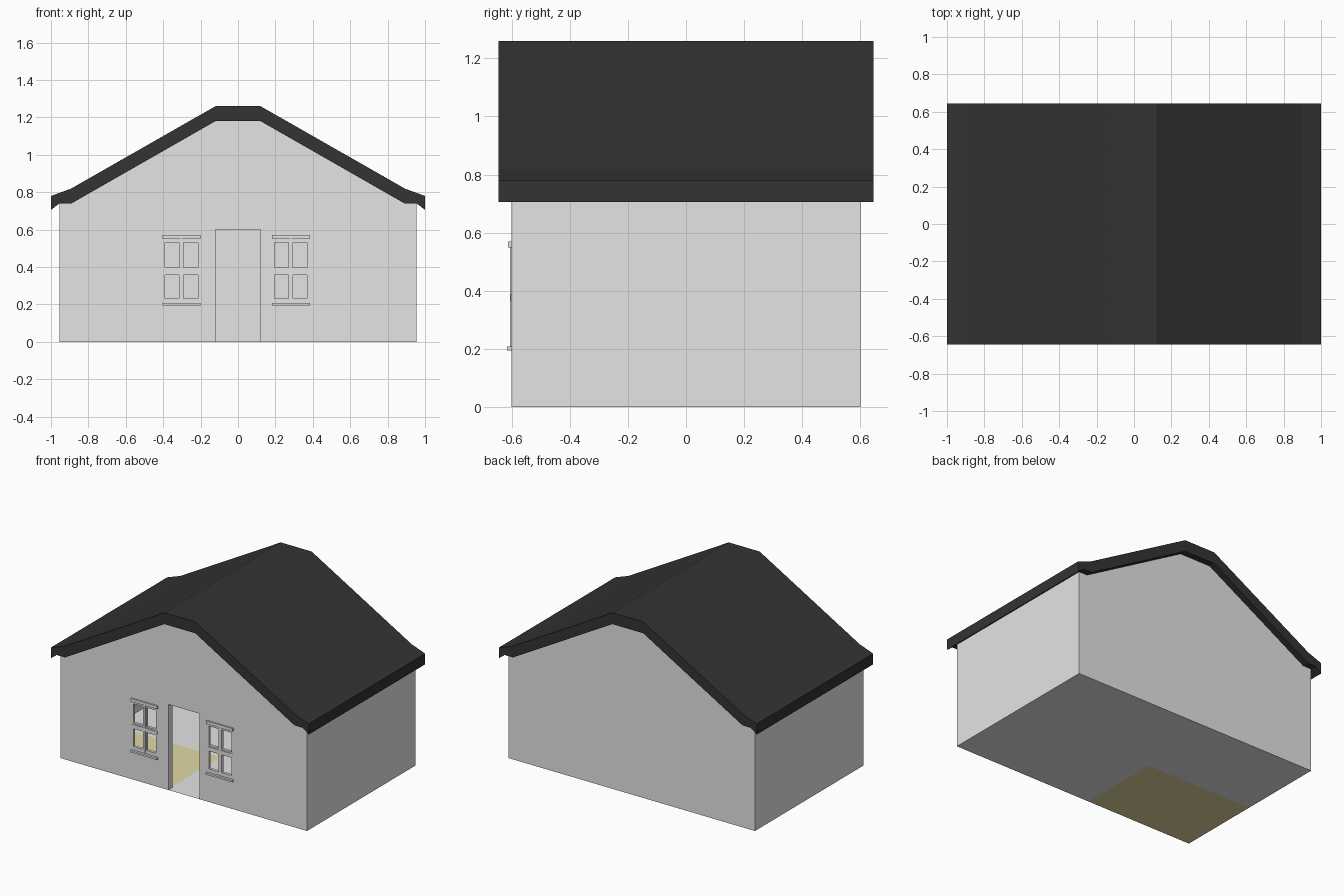
import bpy, bmesh

if "Cube" in bpy.data.objects:
    bpy.data.objects.remove(bpy.data.objects["Cube"])

def material(name, rgb):
    m = bpy.data.materials.new(name)
    m.diffuse_color = (*rgb, 1)
    m.use_nodes = True
    m.node_tree.nodes["Principled BSDF"].inputs["Base Color"].default_value = m.diffuse_color
    return m

GREY = material("wall grey", (0.78, 0.78, 0.78))
DARK = material("roof charcoal", (0.033, 0.033, 0.033))
TAN = material("floor tan", (0.77, 0.69, 0.37))

def finish(bm, name, mat):
    me = bpy.data.meshes.new(name)
    bm.to_mesh(me)
    bm.free()
    ob = bpy.data.objects.new(name, me)
    bpy.context.collection.objects.link(ob)
    me.materials.append(mat)
    return ob

def sheet(name, pts, mat):
    bm = bmesh.new()
    bm.faces.new([bm.verts.new(p) for p in pts])
    return finish(bm, name, mat)

def box(name, x0, x1, y0, y1, z0, z1, mat=GREY):
    bm = bmesh.new()
    bmesh.ops.create_cube(bm, size=1)
    for v in bm.verts:
        v.co = ((x0, x1)[v.co.x > 0], (y0, y1)[v.co.y > 0], (z0, z1)[v.co.z > 0])
    return finish(bm, name, mat)

def mirrored(half):
    return half + [(-x, z) for x, z in reversed(half)]

W, D = 0.955, 0.60
DX, DZ = 0.12, 0.60                      # door half width and height
gable = mirrored([(W, 0), (W, 0.74), (0.89, 0.74), (0.12, 1.18)])
panes = [(x0 + off, x1 + off, z0, z1)
         for off in (0, 0.585)
         for x0, x1 in ((-0.391, -0.315), (-0.291, -0.215))
         for z0, z1 in ((0.232, 0.357), (0.398, 0.532))]

# front wall with door notch, pane openings and their reveals
bm = bmesh.new()
door = [(-DX, 0), (-DX, DZ), (DX, DZ), (DX, 0)]
loops = [gable + door]
loops += [[(a, c), (b, c), (b, d), (a, d)] for a, b, c, d in panes]
edges = []
for loop in loops:
    vs = [bm.verts.new((x, -D, z)) for x, z in loop]
    edges += [bm.edges.new((vs[i - 1], vs[i])) for i in range(len(vs))]
bmesh.ops.triangle_fill(bm, use_beauty=True, edges=edges, normal=(0, -1, 0))

def reveal(loop, depth, closed):
    for i in range(0 if closed else 1, len(loop)):
        (xa, za), (xb, zb) = loop[i - 1], loop[i]
        bm.faces.new([bm.verts.new(p) for p in (
            (xa, -D, za), (xb, -D, zb), (xb, -D + depth, zb), (xa, -D + depth, za))])

reveal(door, 0.045, False)
for loop in loops[1:]:
    reveal(loop, 0.02, True)
bmesh.ops.remove_doubles(bm, verts=bm.verts, dist=1e-5)
finish(bm, "front_wall", GREY)

# back and side walls
sheet("back_wall", [(x, D, z) for x, z in reversed(gable)], GREY)
sheet("right_wall", [(W, -D, 0), (W, D, 0), (W, D, 0.74), (W, -D, 0.74)], GREY)
sheet("left_wall", [(-W, D, 0), (-W, -D, 0), (-W, -D, 0.74), (-W, D, 0.74)], GREY)

# floor, with the tan room in the front left corner
def floor(name, x0, x1, y0, y1, mat):
    sheet(name, [(x0, y0, 0), (x1, y0, 0), (x1, y1, 0), (x0, y1, 0)], mat)

RX, RY = -0.13, -0.01
floor("room_floor", -W, RX, -D, RY, TAN)
floor("floor_right", RX, W, -D, RY, GREY)
floor("floor_back", -W, W, RY, D, GREY)

# window trim
for side, off in (("left", 0), ("right", 0.585)):
    a, b = -0.404 + off, -0.20 + off
    box(side + "_lintel", a, b, -0.612, -D, 0.549, 0.57)
    box(side + "_sill", a, b, -0.616, -D, 0.195, 0.208)
    box(side + "_mullion", -0.307 + off, -0.299 + off, -0.605, -D, 0.208, 0.549)
    box(side + "_transom", a + 0.006, b - 0.006, -0.604, -D, 0.367, 0.388)

# roof slab: one profile extruded front to back
top = mirrored([(1, 0.78), (0.895, 0.818), (0.12, 1.26)])
under = mirrored([(1, 0.705), (0.955, 0.74), (0.89, 0.74), (0.12, 1.18)])
bm = bmesh.new()
f = bm.faces.new([bm.verts.new((x, -0.645, z)) for x, z in top + under[::-1]])
ext = bmesh.ops.extrude_face_region(bm, geom=[f], use_keep_orig=True)
for g in ext["geom"]:
    if isinstance(g, bmesh.types.BMVert):
        g.co.y = 0.645
bmesh.ops.recalc_face_normals(bm, faces=bm.faces)
finish(bm, "roof", DARK)
